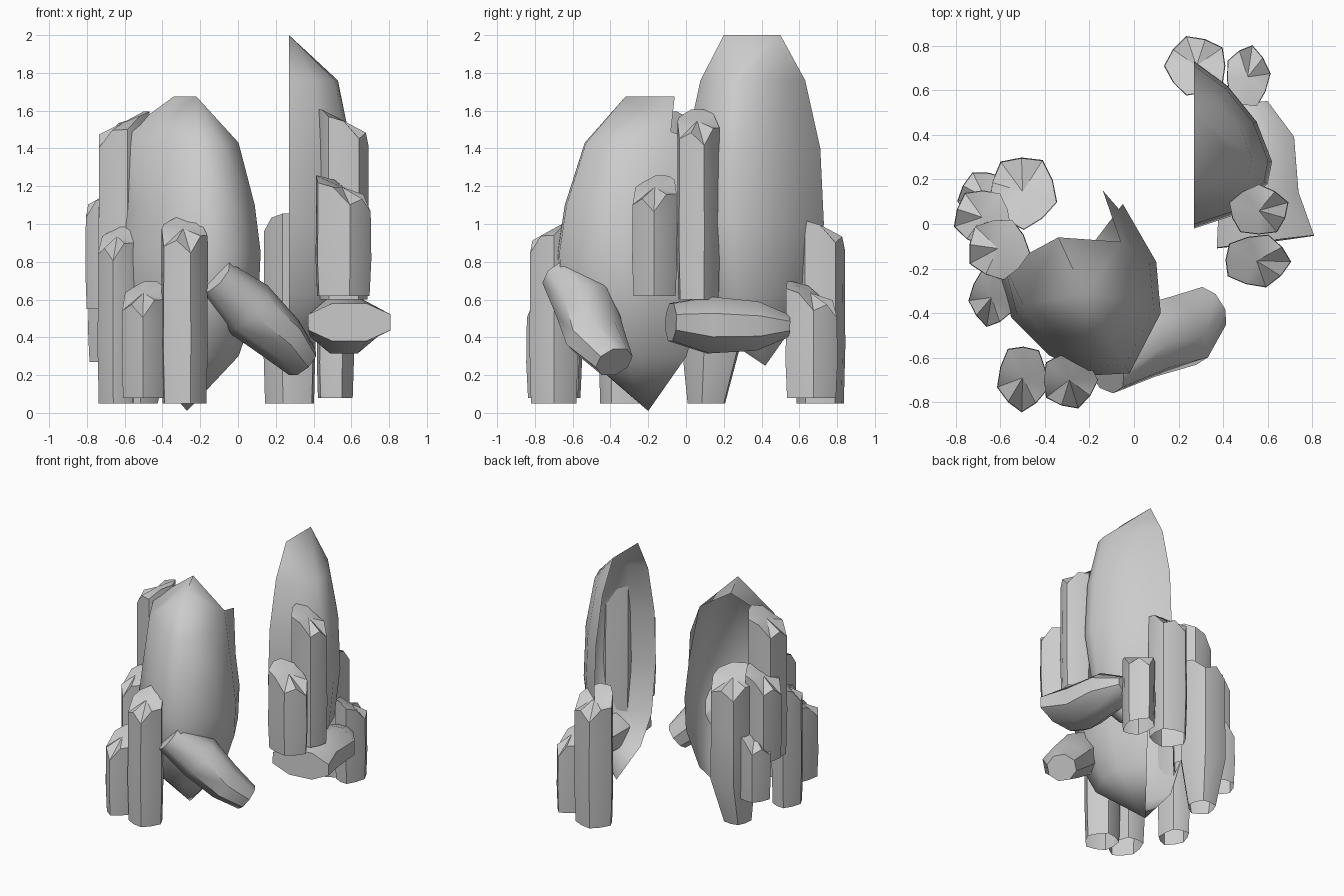
import bpy, bmesh
from math import sin, cos, pi, radians
from mathutils import Vector

if "Cube" in bpy.data.objects:
    bpy.data.objects.remove(bpy.data.objects["Cube"])


def finish(name, bm, angle):
    bmesh.ops.remove_doubles(bm, verts=bm.verts, dist=0.0005)
    me = bpy.data.meshes.new(name)
    bm.to_mesh(me)
    bm.free()
    ob = bpy.data.objects.new(name, me)
    bpy.context.collection.objects.link(ob)
    bpy.ops.object.select_all(action='DESELECT')
    ob.select_set(True)
    bpy.context.view_layer.objects.active = ob
    bpy.ops.object.shade_smooth_by_angle(angle=radians(angle))
    return ob


def skin(bm, rings, closed):
    """Bridge rings of points; returns the vertex rings."""
    vs = [[bm.verts.new(p) for p in r] for r in rings]
    n = len(rings[0])
    for a, b in zip(vs, vs[1:]):
        for i in range(n if closed else n - 1):
            j = (i + 1) % n
            bm.faces.new((a[i], a[j], b[j], b[i]))
    return vs


def shell(name, plan, centre, levels, tip, ridge, rim={}):
    """Open half-egg shell: plan outline scaled per level, tip below, ridge on top."""
    cx, cy = centre
    rings = [[Vector(tip)] * len(plan)]
    for z, s in levels:
        rings.append([Vector((cx + (x - cx) * s, cy + (y - cy) * s, z)) for x, y in plan])
    for i, p in rim.items():
        rings[-1][i] = Vector(p)
    rings.append([Vector(p) for p in ridge])
    bm = bmesh.new()
    skin(bm, rings, False)
    if rim:
        # leave the notch beside the spike open
        bm.faces.ensure_lookup_table()
        k = (len(rings) - 2) * (len(plan) - 1)
        bmesh.ops.delete(bm, geom=[bm.faces[k]], context='FACES')
    bmesh.ops.remove_doubles(bm, verts=bm.verts, dist=0.0005)
    bmesh.ops.recalc_face_normals(bm, faces=bm.faces)
    return finish(name, bm, 65)


def column(name, x, y, rx, ry, z0, z1, out, drop=0.16):
    """Rough open-bottomed column, zigzag top sloping down towards 'out' degrees."""
    n = 10
    o = radians(out)
    rings = []
    for k, t in enumerate((0, 0.3, 0.65, 1)):
        ring = []
        for i in range(n):
            a = 2 * pi * (i + 0.5) / n + o
            f = (1.04 if i % 2 == 0 else 0.93) * (0.94, 1.0, 0.98, 0.98)[k]
            z = z0 + (z1 - z0) * t
            if k == 3:
                lean = 0.5 + 0.5 * cos(a - o)
                z -= (drop + (0.04 if i % 2 == 0 else -0.03)) * lean
            ring.append(Vector((x + rx * f * cos(a), y + ry * f * sin(a), z)))
        rings.append(ring)
    bm = bmesh.new()
    vs = skin(bm, rings, True)
    c = bm.verts.new((x, y, z1 - drop * 0.4))
    for i in range(n):
        bm.faces.new((vs[-1][i], vs[-1][(i + 1) % n], c))
    return finish(name, bm, 35)


def fallen(name, sections):
    """Lying eight-sided stone: (centre, half width, half height) per section."""
    d = (Vector(sections[-1][0]) - Vector(sections[0][0])).normalized()
    side = d.cross(Vector((0, 0, 1))).normalized()
    up = side.cross(d)
    k = 1 / cos(pi / 8)
    rings = [[Vector(c) + side * w * k * cos((i + 0.5) * pi / 4)
              + up * h * k * sin((i + 0.5) * pi / 4) for i in range(8)]
             for c, w, h in sections]
    bm = bmesh.new()
    vs = skin(bm, rings, True)
    bm.faces.new(vs[0])
    bm.faces.new(vs[-1])
    bmesh.ops.recalc_face_normals(bm, faces=bm.faces)
    return finish(name, bm, 45)


# Front-left shell, open towards the back left
R1, R2 = (-0.22, -0.32, 1.675), (-0.34, -0.06, 1.675)
shell("front_shell",
      [(-0.05, 0.09), (0.1, -0.17), (0.12, -0.4), (-0.02, -0.67), (-0.2, -0.68),
       (-0.38, -0.59), (-0.55, -0.42), (-0.62, -0.22)],
      (-0.27, -0.2),
      [(0.3, 0.7), (0.6, 0.97), (0.85, 1.0), (1.1, 0.92), (1.43, 0.7)],
      (-0.27, -0.2, 0.01), [R2, R2, R1, R1, R1, R1, R1, R2],
      {0: (-0.14, 0.15, 1.4), 1: (-0.06, -0.08, 1.49),
       6: (-0.5, -0.36, 1.45), 7: (-0.58, -0.19, 1.5)})

# Back-right shell, flat open side facing left
Q1, Q2 = (0.27, 0.2, 2.0), (0.27, 0.5, 2.0)
shell("back_shell",
      [(0.27, -0.02), (0.45, 0.04), (0.6, 0.18), (0.62, 0.28), (0.55, 0.46),
       (0.42, 0.62), (0.27, 0.73)],
      (0.27, 0.35),
      [(0.42, 0.5), (0.62, 0.86), (1.0, 1.0), (1.4, 0.95), (1.76, 0.74)],
      (0.3, 0.42, 0.25), [Q1, Q1, Q1, Q2, Q2, Q2, Q2])

# Standing columns: x, y, rx, ry, bottom, top, outward angle
for name, *v in [
    ("front_column_tall", -0.29, -0.7, 0.125, 0.13, 0.05, 1.04, -90),
    ("front_column_short", -0.5, -0.69, 0.115, 0.15, 0.08, 0.7, -110),
    ("left_column_front", -0.64, -0.33, 0.1, 0.13, 0.05, 1.0, -120),
    ("left_column_tall", -0.61, -0.11, 0.14, 0.14, 0.5, 1.6, 190),
    ("left_column_mid", -0.68, 0.03, 0.13, 0.13, 0.55, 1.23, 180),
    ("left_column_low", -0.67, 0.12, 0.12, 0.12, 0.27, 0.8, 170),
    ("right_column_tall", 0.56, 0.06, 0.135, 0.115, 0.6, 1.61, 0),
    ("right_column_short", 0.55, -0.165, 0.15, 0.12, 0.62, 1.26, -20),
    ("back_column_tall", 0.28, 0.71, 0.14, 0.135, 0.05, 1.06, 90),
    ("back_column_short", 0.51, 0.66, 0.1, 0.14, 0.08, 0.7, 60),
]:
    column(name, *v)

# Broad column behind the left group, narrowing to its foot
col = column("left_column_back", -0.5, 0.145, 0.155, 0.165, 0.05, 1.2, 110, 0.13)
for v in col.data.vertices:
    if v.co.z < 0.1:
        v.co.x = -0.52 + (v.co.x + 0.5) * 0.65
        v.co.y = 0.11 + (v.co.y - 0.14) * 0.65

# Fallen stones leaning on the shells
fallen("front_fallen_stone", [((-0.12, -0.67, 0.72), 0.09, 0.1),
                              ((0.04, -0.53, 0.56), 0.16, 0.15),
                              ((0.22, -0.48, 0.4), 0.16, 0.12),
                              ((0.34, -0.38, 0.27), 0.1, 0.09)])
fallen("right_fallen_stone", [((0.59, -0.08, 0.48), 0.22, 0.1),
                              ((0.56, 0.12, 0.465), 0.18, 0.15),
                              ((0.56, 0.37, 0.46), 0.16, 0.13),
                              ((0.51, 0.54, 0.46), 0.09, 0.06)])
